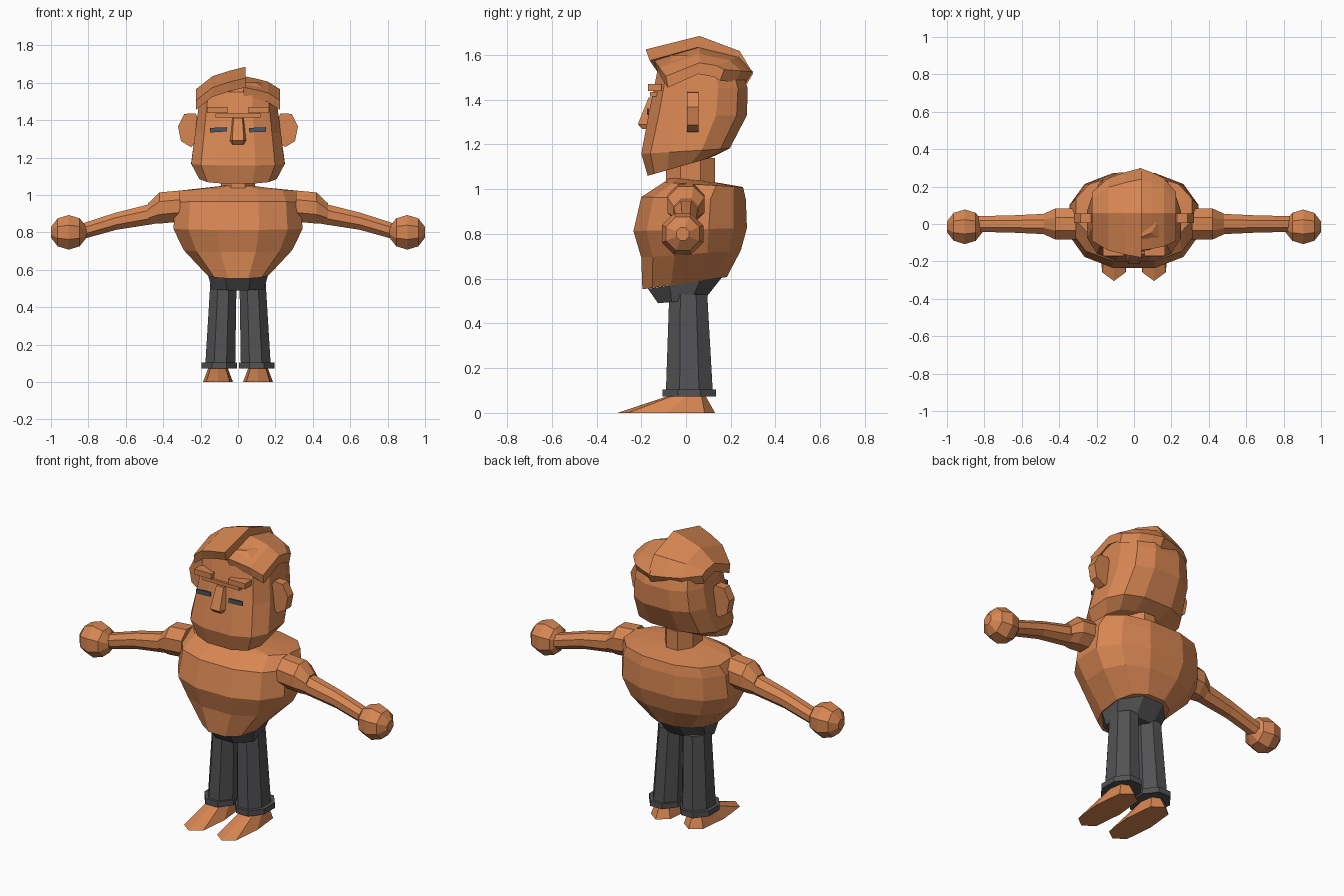
import bpy
import bmesh
from math import pi, cos, sin, sqrt, copysign

cube = bpy.data.objects.get("Cube")
if cube:
    bpy.data.objects.remove(cube, do_unlink=True)


def material(name, red, green, blue):
    colour = (red, green, blue, 1)
    mat = bpy.data.materials.new(name)
    mat.use_nodes = True
    mat.diffuse_color = colour
    mat.node_tree.nodes["Principled BSDF"].inputs["Base Color"].default_value = colour
    return mat


skin = material("tan_skin", .68, .24, .085)
cloth = material("charcoal_cloth", .085, .085, .09)
slate = material("slate_eyes", .075, .095, .13)


def loft(name, rings, mat):
    """Skin a list of equal-length point rings and cap both ends."""
    bm = bmesh.new()
    rows = [[bm.verts.new(point) for point in ring] for ring in rings]
    count = len(rows[0])
    for lower, upper in zip(rows, rows[1:]):
        for i in range(count):
            j = (i + 1) % count
            bm.faces.new((lower[i], lower[j], upper[j], upper[i]))
    bm.faces.new(rows[0])
    bm.faces.new(rows[-1])
    bmesh.ops.recalc_face_normals(bm, faces=bm.faces)
    mesh = bpy.data.meshes.new(name)
    bm.to_mesh(mesh)
    bm.free()
    mesh.materials.append(mat)
    bpy.context.collection.objects.link(bpy.data.objects.new(name, mesh))


def level(height, half_width, front, back, tilt=0, centre=0, sides=8, square=1, shift=.5):
    """Horizontal ring between front and back, rising towards the back by tilt."""
    fit = cos(pi / sides) if shift else 1
    ring = []
    for i in range(sides):
        angle = (i + shift) * 2 * pi / sides
        across, along = (copysign((abs(t) / fit) ** square, t) for t in (cos(angle), sin(angle)))
        ring.append((centre + half_width * across,
                     (front + back) / 2 + (back - front) / 2 * along,
                     height + tilt / 2 * along))
    return ring


def upright(x, height, radius, y=0, sides=8):
    """Ring facing sideways, for the limbs."""
    angles = [(i + .5) * 2 * pi / sides for i in range(sides)]
    return [(x, y + radius * cos(a), height + radius * sin(a)) for a in angles]


def plate(name, outline, front, back, mat):
    """Extrude an outline in x and z from front to back."""
    loft(name, [[(x, y, z) for x, z in outline] for y in (front, back)], mat)


def bar(x, height, half_width, half_height, slope=0):
    """Four-cornered outline, sheared by slope."""
    corners = ((-1, -1), (1, -1), (1, 1), (-1, 1))
    return [(x + half_width * u, height + half_height * v + slope * u) for u, v in corners]


# Torso: barrel chest tapering to the waist
def torso_ring(height, half_width, front):
    back = .1 + half_width / 2
    tilt = (.9 - height) * .17
    return level(height, half_width, front, back, tilt, sides=12, square=.85)


loft("torso", [torso_ring(*ring) for ring in (
    (.58, .165, -.195), (.71, .29, -.2), (.82, .345, -.235),
    (.96, .335, -.2), (1.02, .31, -.1), (1.04, .1, -.07))], skin)
loft("neck", [level(height, .09, -.09, .13) for height in (1, 1.14)], skin)
loft("hips", [level(.5, .14, -.125, .085, tilt=.02),
              level(.58, .16, -.17, .16, tilt=.05)], cloth)


# Head: straight sloping face, rounded back, tilted heavy jaw
def head_ring(height, inset):
    above_jaw = height - 1.17
    half_width = .25 - above_jaw * .13
    front = above_jaw * .2 - .2
    back = .28 - 1.6 * (height - 1.4) ** 2
    tilt = max(0, 1.2 - height) * .8
    return level(height, half_width * inset, front * inset, back * inset, tilt,
                 sides=12, square=.75)


loft("head", [head_ring(1.1, .8)]
     + [head_ring(height, 1) for height in (1.17, 1.33, 1.45, 1.55)]
     + [head_ring(1.6, .6)], skin)

# Nose: wider and deeper at the tip
loft("nose", [level(1.27, .04, -.2, -.1, sides=6, shift=0, square=.6),
              level(1.29, .047, -.22, -.1, sides=6, shift=0, square=.6),
              level(1.41, .036, -.17, -.1, sides=6, shift=0, square=.6)], skin)


# Hair: two swept lobes, each growing from the temple to the parting
def hair_lobe(name, temple, parting, lift, steps=3):
    rings = []
    for i in range(steps + 1):
        t = i / steps
        grow = sqrt(t)
        crown = 1.565 + lift * grow
        front = -.09 - lift * grow * .75
        back = .17 + .13 * grow
        drop = .03 + lift * grow * 1.15
        outer = [(front, .06), (.06, 0), (back * .8, drop * .4), (back, drop)]
        inner = [(y * .9, depth + .05) for y, depth in reversed(outer)]
        x = temple + (parting - temple) * t
        rings.append([(x, y, crown - depth) for y, depth in outer + inner])
    loft(name, rings, skin)


hair_lobe("hair_main_lobe", -.225, .04, lift=.12)
hair_lobe("hair_side_lobe", .225, .03, lift=.07)

# Mirrored parts
for side, sign in (("left", 1), ("right", -1)):
    def limb(part, rings):
        mirrored = [[(sign * x, y, z) for x, y, z in ring] for ring in rings]
        loft(side + "_" + part, mirrored, skin)

    # Ears, brows and narrow eyes
    ear = [(x, z) for x, y, z in level(0, .06, -.085, .085, sides=7, shift=.2)
           for x, z in [(sign * (.255 + x), 1.35 + y)]]
    plate(side + "_ear", ear, .005, .057, skin)
    plate(side + "_eyebrow", bar(sign * .11, 1.455, .055, .016), -.17, -.11, skin)
    plate(side + "_brow_ridge", bar(sign * .06, 1.425, .06, .01), -.16, -.11, skin)
    plate(side + "_eye", bar(sign * .105, 1.348, .045, .012, slope=.002), -.174, -.166, slate)

    # Arm hanging out from a blocky shoulder to a round fist
    limb("shoulder", [upright(.31, .94, .09), upright(.42, .93, .09), upright(.48, .9, .06)])
    limb("arm", [upright(.45, .9, .06), upright(.65, .86, .05), upright(.85, .8, .045)])
    fist_angles = [pi * (i + .5) / 5 for i in range(5)]
    limb("fist", [upright(.905 + .1 * cos(a), .8, .1 * sin(a), y=-.015) for a in fist_angles])

    # Trouser leg, cuff and bare foot
    loft(side + "_leg", [level(.09, .08, -.09, .12, centre=sign * .095),
                         level(.53, .07, -.075, .095, centre=sign * .078)], cloth)
    loft(side + "_cuff", [level(height, .094, -.105, .135, centre=sign * .1)
                          for height in (.073, .105)], cloth)
    loft(side + "_foot", [
        level(0, .08, -.305, .13, centre=sign * .107, shift=0, square=.7),
        level(.08, .05, -.065, .085, centre=sign * .107, shift=0, square=.7)], skin)
